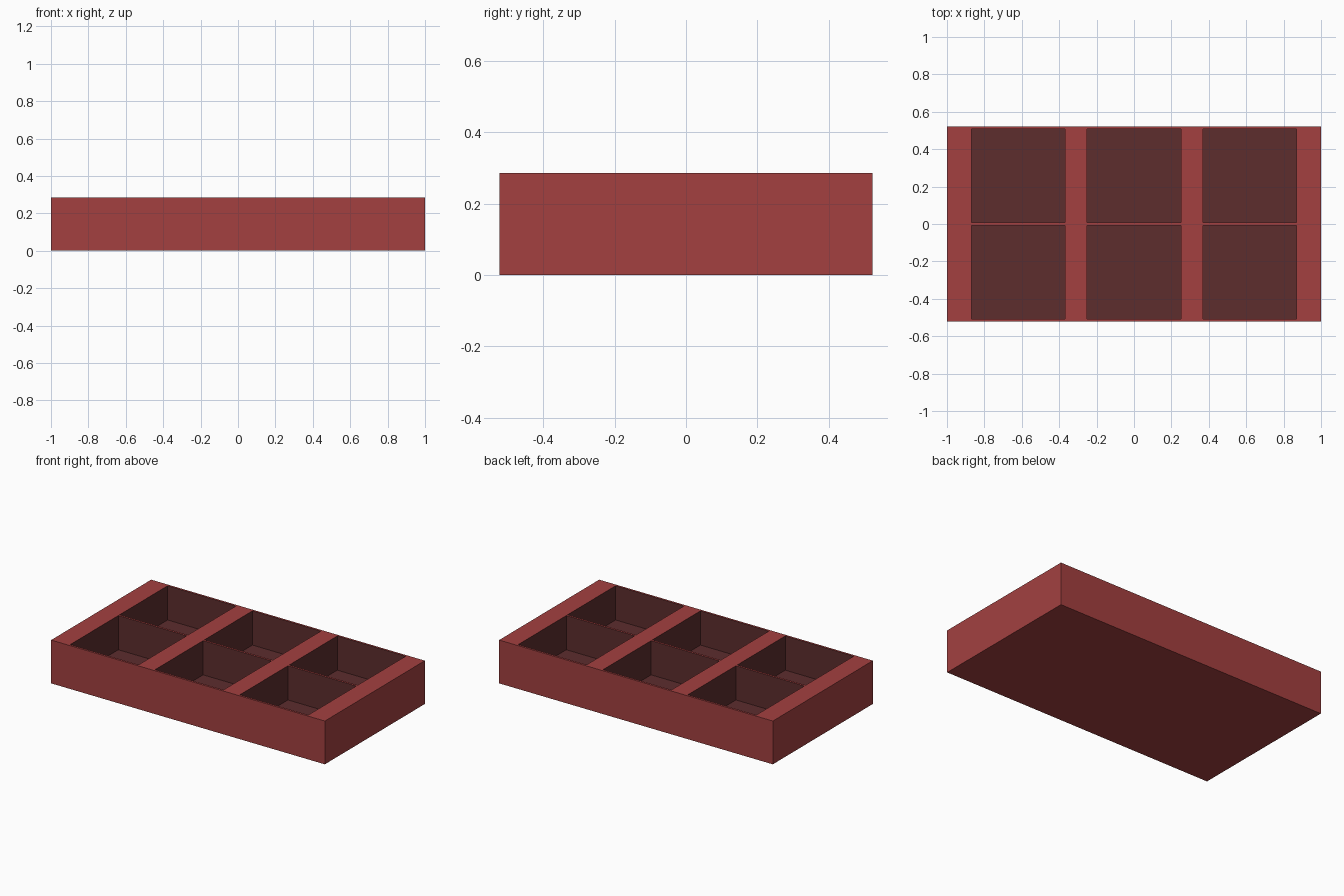
import bpy, bmesh

if "Cube" in bpy.data.objects:
    bpy.data.objects.remove(bpy.data.objects["Cube"])

HX, HY, H = 1.0, 0.522, 0.286      # half sizes and height of the tray
FLOOR = 0.06                       # height of the compartment floors
XS = [-HX, -0.87, -0.37, -0.25, 0.25, 0.37, 0.87, HX]
YS = [-HY, -0.508, -0.007, 0.007, 0.508, HY]


def material(name, rgb):
    m = bpy.data.materials.new(name)
    m.diffuse_color = (*rgb, 1)
    m.use_nodes = True
    m.node_tree.nodes["Principled BSDF"].inputs["Base Color"].default_value = m.diffuse_color
    return m


def walls(bm, top, bottom, mat):
    """Join two matching loops of vertices with side faces."""
    n = len(top)
    for k in range(n):
        f = bm.faces.new((top[k], bottom[k], bottom[(k + 1) % n], top[(k + 1) % n]))
        f.material_index = mat


def lowered(bm, loop, z):
    return [bm.verts.new((v.co.x, v.co.y, z)) for v in loop]


bm = bmesh.new()
grid = [[bm.verts.new((x, y, H)) for y in YS] for x in XS]
nx, ny = len(XS), len(YS)

# top rim cells, with every odd cell sunk as a dark compartment
for i in range(nx - 1):
    for j in range(ny - 1):
        loop = [grid[i][j], grid[i + 1][j], grid[i + 1][j + 1], grid[i][j + 1]]
        if i % 2 and j % 2:
            low = lowered(bm, loop, FLOOR)
            bm.faces.new(low).material_index = 1
            walls(bm, loop, low, 1)
        else:
            bm.faces.new(loop)

# outer sides and underside
rim = ([grid[i][0] for i in range(nx - 1)] + [grid[-1][j] for j in range(ny - 1)]
       + [grid[i][-1] for i in range(nx - 1, 0, -1)] + [grid[0][j] for j in range(ny - 1, 0, -1)])
base = lowered(bm, rim, 0)
walls(bm, rim, base, 0)
bm.faces.new(base[::-1])
bmesh.ops.recalc_face_normals(bm, faces=bm.faces[:])

mesh = bpy.data.meshes.new("compartment_tray")
bm.to_mesh(mesh)
bm.free()
mesh.materials.append(material("red", (0.366, 0.051, 0.051)))
mesh.materials.append(material("dark red lining", (0.109, 0.026, 0.027)))
bpy.context.collection.objects.link(bpy.data.objects.new("compartment_tray", mesh))
